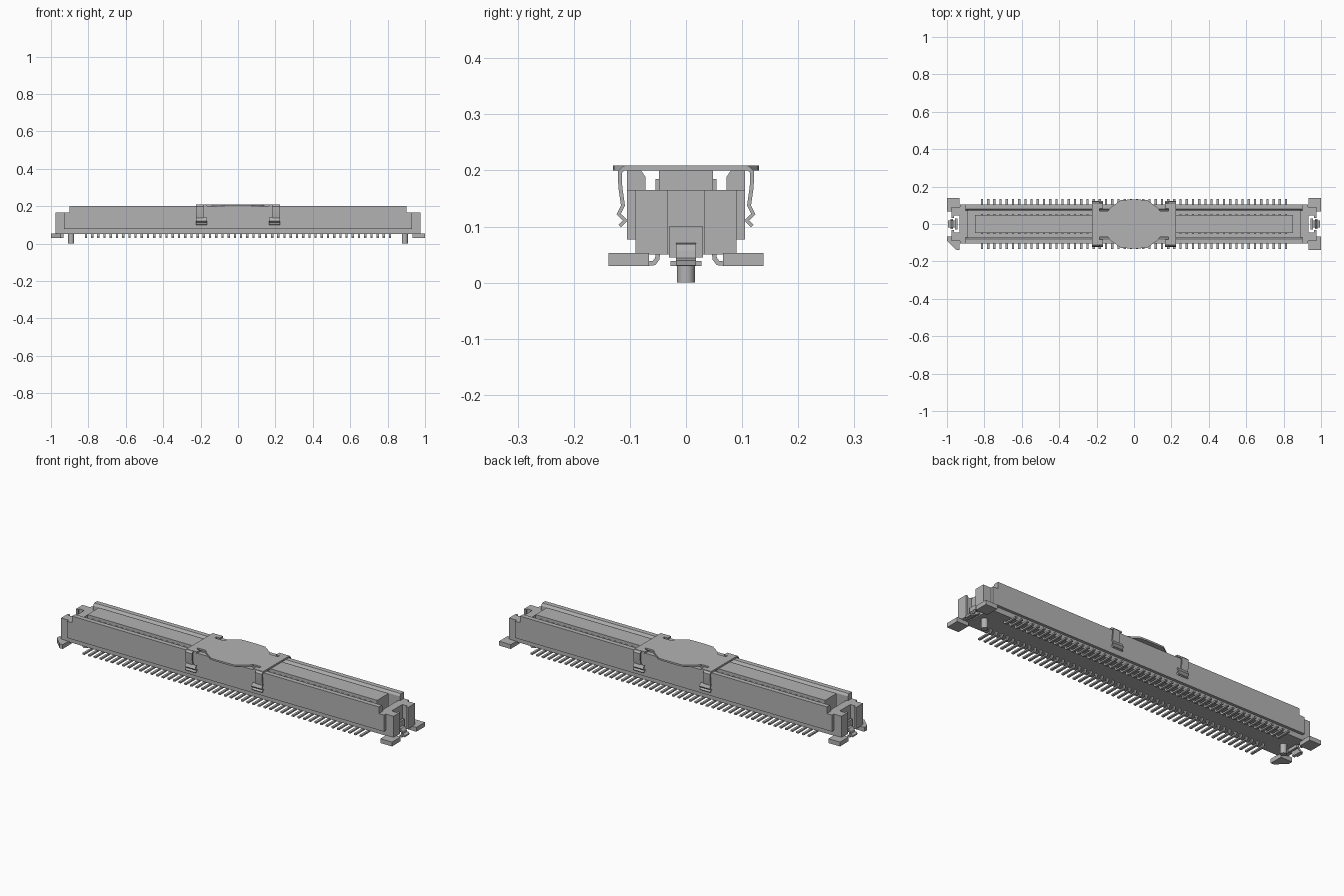
import bpy, bmesh, math
from mathutils import Vector

if "Cube" in bpy.data.objects:
    bpy.data.objects.remove(bpy.data.objects["Cube"])

grey = bpy.data.materials.new("plain_grey")
grey.use_nodes = True
grey.diffuse_color = (0.45, 0.45, 0.45, 1)
grey.node_tree.nodes["Principled BSDF"].inputs["Base Color"].default_value = (0.45, 0.45, 0.45, 1)


def finish(name, bm, smooth=False):
    bmesh.ops.recalc_face_normals(bm, faces=bm.faces)
    me = bpy.data.meshes.new(name)
    bm.to_mesh(me)
    bm.free()
    me.materials.append(grey)
    ob = bpy.data.objects.new(name, me)
    bpy.context.collection.objects.link(ob)
    if smooth:
        bpy.ops.object.select_all(action='DESELECT')
        ob.select_set(True)
        bpy.context.view_layer.objects.active = ob
        bpy.ops.object.shade_smooth_by_angle(angle=math.radians(35))
    return ob


def prism(bm, pts, axis, a, b):
    """Extrude a 2D outline along an axis from a to b."""
    def place(p, d):
        q = list(p)
        q.insert(axis, d)
        return q
    face = bm.faces.new([bm.verts.new(place(p, a)) for p in pts])
    ext = bmesh.ops.extrude_face_region(bm, geom=[face])
    shift = Vector((0, 0, 0))
    shift[axis] = b - a
    bmesh.ops.translate(bm, vec=shift, verts=[v for v in ext["geom"] if isinstance(v, bmesh.types.BMVert)])


def box(bm, x0, x1, y0, y1, z0, z1):
    prism(bm, [(x0, y0), (x1, y0), (x1, y1), (x0, y1)], 2, z0, z1)


def strip(path, t):
    """Closed outline of a bent sheet with thickness t along a 2D path."""
    left, right = [], []
    for i, p in enumerate(path):
        p = Vector(p)
        dirs = []
        if i > 0:
            dirs.append((p - Vector(path[i - 1])).normalized())
        if i < len(path) - 1:
            dirs.append((Vector(path[i + 1]) - p).normalized())
        d = sum(dirs, Vector((0, 0))).normalized()
        n = Vector((-d.y, d.x)) * t / 2 / max(d.dot(dirs[0]), 0.5)
        left.append(tuple(p + n))
        right.append(tuple(p - n))
    return left + right[::-1]


def mirror_y(pts, s):
    return [(s * y, z) for y, z in pts]


# Housing trough: floor and two walls with chamfered inner lips
bm = bmesh.new()
half = [(0.09, 0.05), (0.09, 0.2), (0.08, 0.2), (0.072, 0.188), (0.072, 0.08)]
prism(bm, half + mirror_y(half, -1)[::-1], 0, -0.9, 0.9)
finish("housing_trough", bm)

# Raised outer side panels
bm = bmesh.new()
panel = [(-0.93, 0.077), (0.93, 0.077), (0.93, 0.165), (0.9, 0.165),
         (0.9, 0.2), (-0.9, 0.2), (-0.9, 0.165), (-0.93, 0.165)]
for s in (-1, 1):
    prism(bm, panel, 1, s * 0.088, s * 0.105)
finish("side_panels", bm)

# Central tongue
bm = bmesh.new()
box(bm, -0.85, 0.85, -0.048, 0.048, 0.075, 0.2)
finish("center_tongue", bm)

# End blocks with a slotted outer face
bm = bmesh.new()
for s in (-1, 1):
    outline = [(0.89, -0.09), (0.975, -0.09), (0.975, -0.033), (0.963, -0.033), (0.963, -0.045),
               (0.933, -0.045), (0.933, 0.045), (0.963, 0.045), (0.963, 0.033), (0.975, 0.033),
               (0.975, 0.09), (0.89, 0.09)]
    prism(bm, [(s * x, y) for x, y in outline], 2, 0.05, 0.165)
finish("end_blocks", bm)

# Corner feet, one of them chamfered to mark the orientation
bm = bmesh.new()
for sx in (-1, 1):
    for sy in (-1, 1):
        foot = [(0.932, 0.066), (1.0, 0.066), (1.0, 0.138), (0.932, 0.138)]
        if sx < 0 and sy < 0:
            foot = [(0.932, 0.066), (1.0, 0.066), (1.0, 0.09), (0.95, 0.138), (0.932, 0.138)]
        prism(bm, [(sx * x, sy * y) for x, y in foot], 2, 0.03, 0.053)
finish("corner_feet", bm)

# Metal hold-down tabs standing in the end slots
bm = bmesh.new()
for s in (-1, 1):
    box(bm, s * 0.945, s * 0.956, -0.03, 0.03, 0.045, 0.1)
    tail = strip([(0.95, 0.066), (0.964, 0.064), (0.972, 0.055), (0.974, 0.04), (0.992, 0.035)], 0.01)
    pts = [(s * x, z) for x, z in tail]
    prism(bm, pts, 1, -0.018, 0.018)
    box(bm, s * 0.968, s * 0.982, -0.028, 0.028, 0.03, 0.039)
finish("hold_down_tabs", bm)

# Locating posts underneath
bm = bmesh.new()
for s in (-1, 1):
    circle = [(s * 0.892 + 0.016 * math.cos(a), 0.016 * math.sin(a))
              for a in [i * math.tau / 24 for i in range(24)]]
    prism(bm, circle, 2, 0.0, 0.055)
finish("locating_posts", bm, True)

# Two rows of contacts: soldering tails below and blades along the tongue
bm = bmesh.new()
tail = strip([(0.05, 0.058), (0.051, 0.043), (0.057, 0.035), (0.066, 0.034), (0.134, 0.034)], 0.008)
count = 50
for i in range(count):
    x = -0.813 + 1.626 * i / (count - 1)
    for s in (-1, 1):
        prism(bm, mirror_y(tail, s), 0, x - 0.006, x + 0.006)
        box(bm, x - 0.006, x + 0.006, s * 0.046, s * 0.054, 0.078, 0.185)
finish("contacts", bm)

# Pick-up cover plate: wide rounded pad, narrow necks and end bars
bm = bmesh.new()
quarter = [(0.225, 0.11), (0.165, 0.11), (0.165, 0.083), (0.185, 0.083), (0.185, 0.07),
           (0.14, 0.07), (0.125, 0.088), (0.07, 0.128), (0.03, 0.13)]
top = quarter + [(-x, y) for x, y in quarter[::-1]]
prism(bm, top + [(-x, -y) for x, y in top], 2, 0.2, 0.209)
finish("pickup_cover", bm)

# Spring legs of the cover, hooked around the side panels
bm = bmesh.new()
leg = strip([(0.1, 0.2045), (0.111, 0.204), (0.118, 0.197), (0.117, 0.17), (0.113, 0.142),
             (0.112, 0.136)], 0.007)
hook = strip([(0.112, 0.138), (0.12, 0.122), (0.108, 0.111), (0.118, 0.101)], 0.006)
for sx in (-1, 1):
    for sy in (-1, 1):
        prism(bm, mirror_y(leg, sy), 0, sx * 0.185, sx * 0.225)
        prism(bm, mirror_y(hook, sy), 0, sx * 0.165, sx * 0.225)
finish("cover_legs", bm, True)
